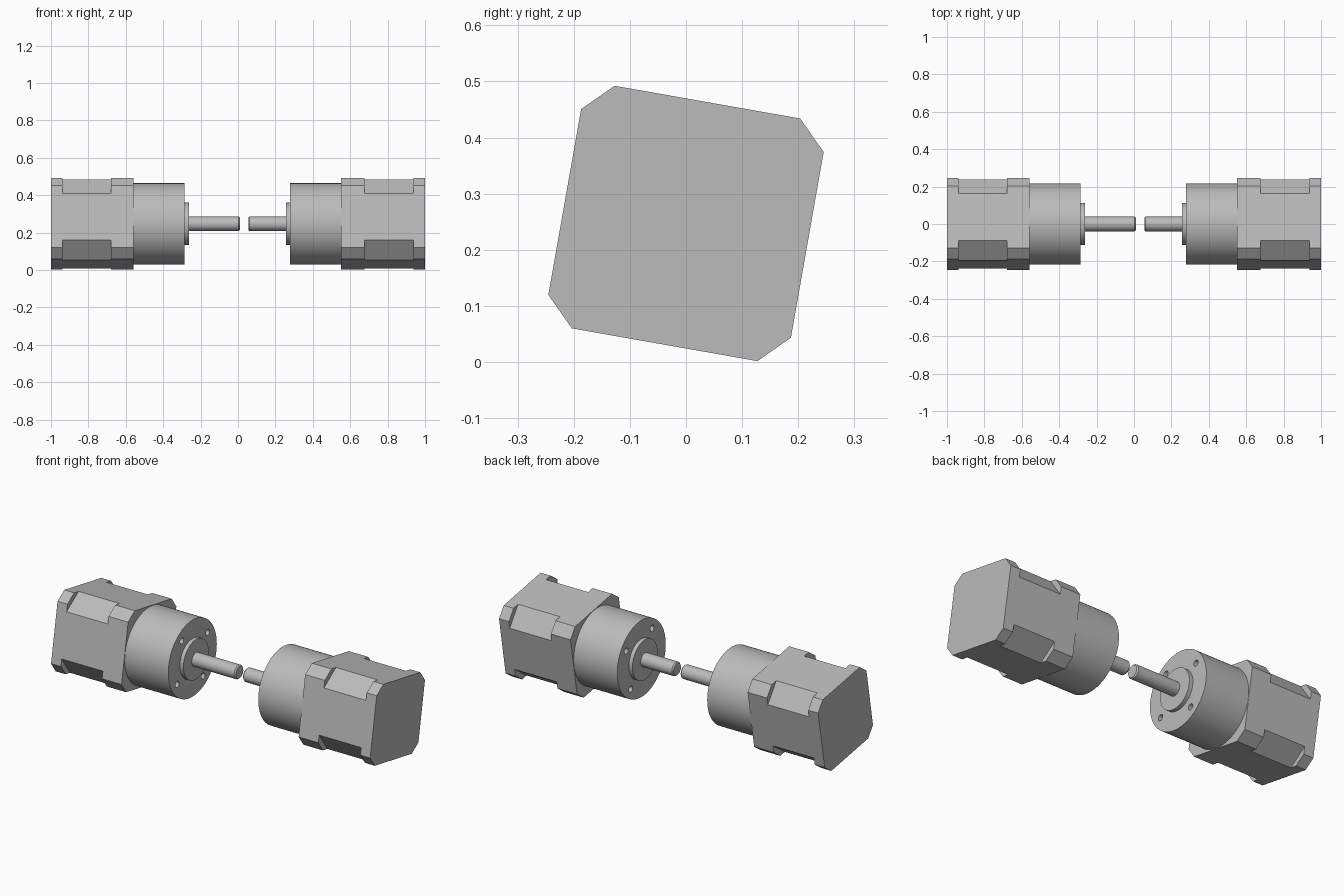
import bpy, bmesh, math
from mathutils import Matrix

AXIS_Z = 0.247            # height of the shaft axis
TILT = math.radians(-10)  # roll of the square motor bodies
HALF = 0.2195             # half width of the square section

cube = bpy.data.objects.get("Cube")
if cube:
    bpy.data.objects.remove(cube, do_unlink=True)

grey = bpy.data.materials.new("plain grey metal")
grey.use_nodes = True
grey.diffuse_color = (0.5, 0.5, 0.5, 1)
grey.node_tree.nodes["Principled BSDF"].inputs["Base Color"].default_value = (0.5, 0.5, 0.5, 1)


def loft(name, rings, smooth=False):
    """Skin a run of equal-sized rings along x; each is (x, [(y, z), ...])."""
    bm = bmesh.new()
    loops = [[bm.verts.new((x, y, z + AXIS_Z)) for y, z in pts] for x, pts in rings]
    n = len(loops[0])
    for a, b in zip(loops, loops[1:]):
        for i in range(n):
            j = (i + 1) % n
            bm.faces.new((a[i], a[j], b[j], b[i]))
    bm.faces.new(loops[0])
    bm.faces.new(loops[-1])
    bmesh.ops.recalc_face_normals(bm, faces=bm.faces)
    mesh = bpy.data.meshes.new(name)
    bm.to_mesh(mesh)
    bm.free()
    mesh.materials.append(grey)
    obj = bpy.data.objects.new(name, mesh)
    bpy.context.collection.objects.link(obj)
    if smooth:
        activate(obj)
        bpy.ops.object.shade_smooth_by_angle(angle=math.radians(30))
    return obj


def activate(obj):
    bpy.ops.object.select_all(action="DESELECT")
    obj.select_set(True)
    bpy.context.view_layer.objects.active = obj


def octagon(flat):
    """Square with cut corners; flat is half the straight edge."""
    quarter = [(HALF, -flat), (HALF, flat)]
    pts = []
    for k in range(4):
        turn = Matrix.Rotation(TILT + k * math.pi / 2, 2)
        for p in quarter:
            y, z = p
            pts.append((turn[0][0] * y + turn[0][1] * z, turn[1][0] * y + turn[1][1] * z))
    return pts


def circle(radius, n=64, cy=0, cz=0):
    return [(cy + radius * math.cos(2 * math.pi * i / n),
             cz + radius * math.sin(2 * math.pi * i / n)) for i in range(n)]


def build_motor(side, label, front, rear_flange, tip):
    """front: x of flange/gearbox joint; tip: x of the shaft end, both before mirroring."""
    def prism(name, x0, x1, flat):
        loft(f"{label}_{name}", [(side * x0, octagon(flat)), (side * x1, octagon(flat))])

    def turned(name, steps, n=64):
        return loft(f"{label}_{name}", [(side * x, circle(r, n)) for x, r in steps], True)

    # Motor: end cap, deep-cornered body, two stacked mounting plates
    middle = (front + rear_flange) / 2
    prism("end_cap", 0.938, 1.0, 0.168)
    prism("motor_body", rear_flange, 0.938, 0.127)
    prism("motor_plate", middle, rear_flange, 0.168)
    prism("gearbox_plate", front, middle, 0.168)

    # Round gearbox with four blind screw holes
    face = front - 0.273
    gearbox = turned("gearbox", [(front, 0.217), (face, 0.217)], 96)
    for k in range(4):
        a = TILT + math.pi / 4 + k * math.pi / 2
        hole = circle(0.017, 20, 0.166 * math.cos(a), 0.166 * math.sin(a))
        cutter = loft("hole_cutter", [(side * (face - 0.02), hole), (side * (face + 0.06), hole)])
        cutter.hide_render = True
        mod = gearbox.modifiers.new("hole", "BOOLEAN")
        mod.operation, mod.solver, mod.object = "DIFFERENCE", "EXACT", cutter
        activate(gearbox)
        # Cut before the edge-angle shading
        bpy.ops.object.modifier_move_to_index(modifier=mod.name, index=0)
        bpy.ops.object.modifier_apply(modifier=mod.name)
        bpy.data.objects.remove(cutter, do_unlink=True)
    bpy.ops.object.shade_smooth_by_angle(angle=math.radians(30))

    # Pilot boss and output shaft with a chamfered tip
    boss = face - 0.022
    turned("pilot_boss", [(face, 0.113), (boss, 0.113)])
    turned("shaft", [(boss, 0.039), (tip + 0.007, 0.039), (tip, 0.033)], 48)


build_motor(-1, "right", 0.558, 0.68, -0.01)
build_motor(1, "left", 0.552, 0.675, 0.055)
